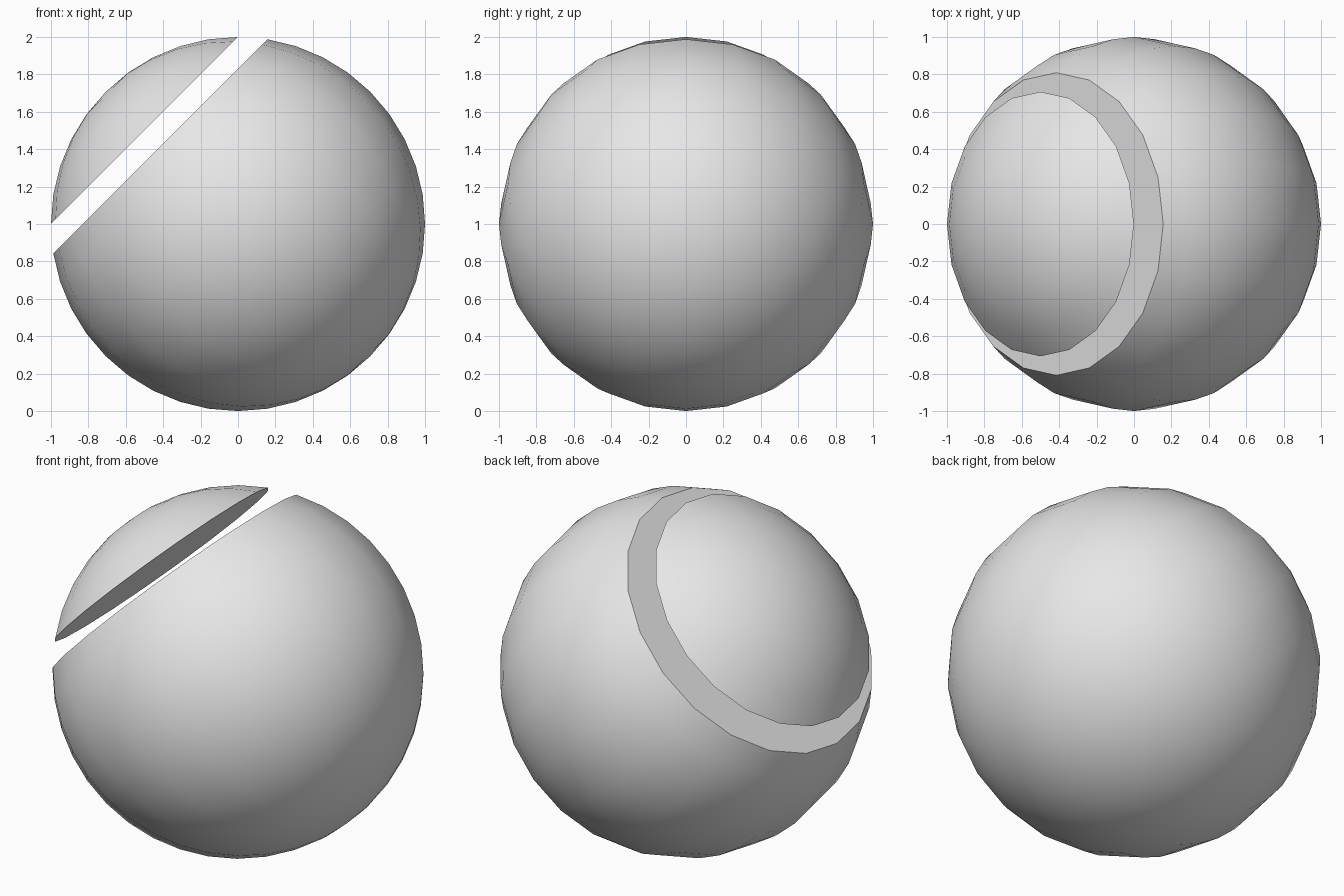
import bpy
import bmesh
from math import radians, sin
from mathutils import Matrix

cube = bpy.data.objects.get("Cube")
if cube:
    bpy.data.objects.remove(cube, do_unlink=True)

SEGMENTS = 20
RINGS = 20
CAP_LATITUDE = 45    # lower rim of the cut-off cap
BODY_LATITUDE = 36   # upper rim of the main ball

grey = bpy.data.materials.new("plain_grey")
grey.use_nodes = True
color = (0.8, 0.8, 0.8, 1.0)
grey.diffuse_color = color
grey.node_tree.nodes["Principled BSDF"].inputs["Base Color"].default_value = color


def sphere_part(name, latitude, keep_above):
    """Keep one side of a unit sphere, close the cut and tilt it."""
    bm = bmesh.new()
    bmesh.ops.create_uvsphere(bm, u_segments=SEGMENTS, v_segments=RINGS, radius=1)
    level = sin(radians(latitude))
    side = 1 if keep_above else -1
    unwanted = [v for v in bm.verts if (v.co.z - level) * side < -0.01]
    bmesh.ops.delete(bm, geom=unwanted, context="VERTS")

    # Flat cut face
    rim = [e for e in bm.edges if e.is_boundary]
    bmesh.ops.contextual_create(bm, geom=rim)
    bmesh.ops.recalc_face_normals(bm, faces=bm.faces)

    # Tilt the cutting axis to the upper right side and stand on the ground
    tilt = Matrix.Translation((0, 0, 1)) @ Matrix.Rotation(radians(-45), 4, "Y")
    bmesh.ops.transform(bm, matrix=tilt, verts=bm.verts)

    mesh = bpy.data.meshes.new(name)
    bm.to_mesh(mesh)
    bm.free()
    mesh.materials.append(grey)
    obj = bpy.data.objects.new(name, mesh)
    bpy.context.collection.objects.link(obj)

    # Smooth ball surface, sharp cut edge
    bpy.ops.object.select_all(action="DESELECT")
    obj.select_set(True)
    bpy.context.view_layer.objects.active = obj
    bpy.ops.object.shade_smooth_by_angle(angle=radians(30))
    return obj


sphere_part("main_ball", BODY_LATITUDE, keep_above=False)
sphere_part("sliced_cap", CAP_LATITUDE, keep_above=True)
